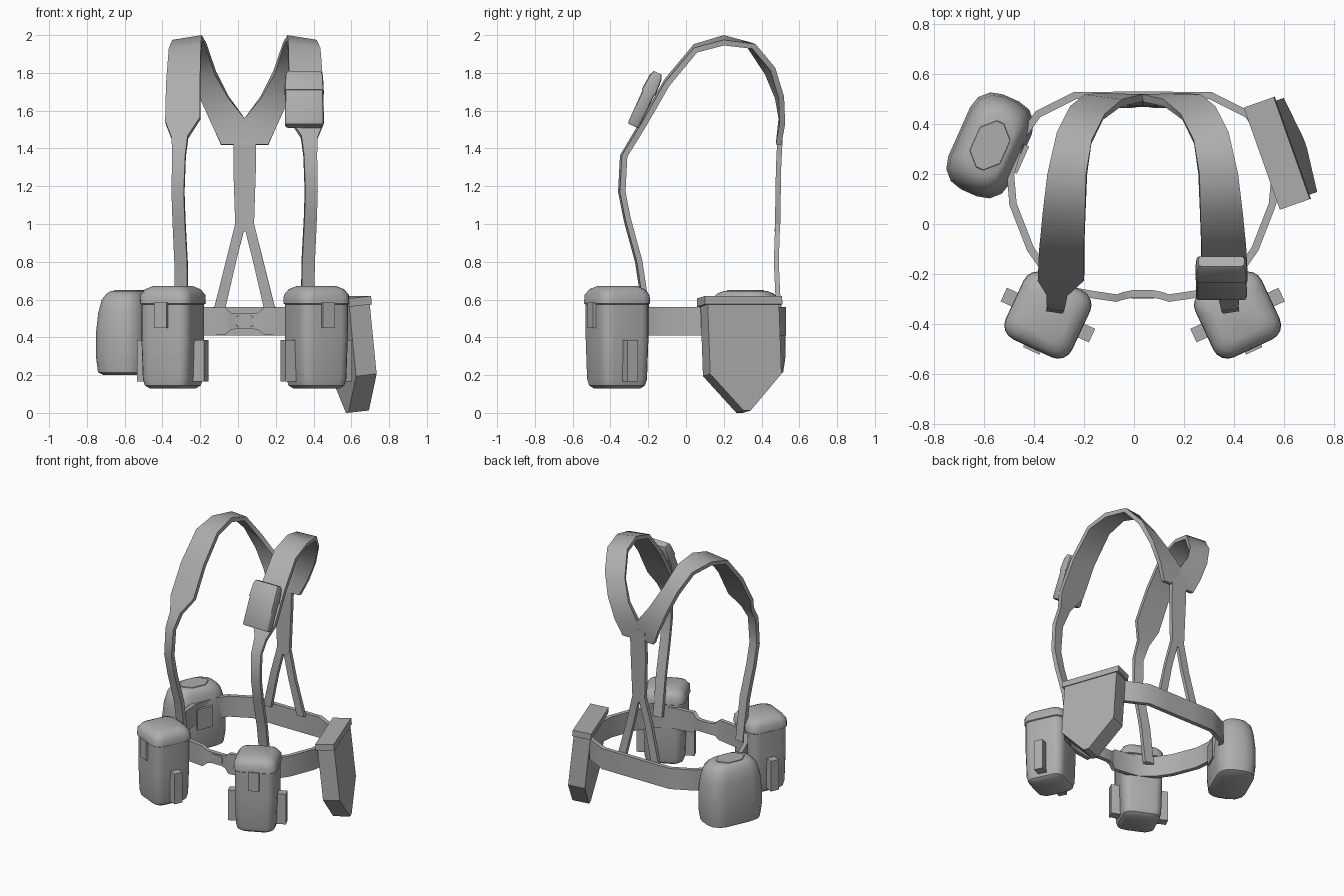
import bpy, math
from mathutils import Matrix, Vector

if "Cube" in bpy.data.objects:
    bpy.data.objects.remove(bpy.data.objects["Cube"])

CX = 0.035  # centre line of the harness

grey = bpy.data.materials.new("grey")
grey.diffuse_color = (0.42, 0.42, 0.42, 1)
grey.use_nodes = True
grey.node_tree.nodes["Principled BSDF"].inputs["Base Color"].default_value = grey.diffuse_color


def make(name, verts, faces, matrix=None, angle=40):
    mesh = bpy.data.meshes.new(name)
    mesh.from_pydata([tuple(v) for v in verts], [], faces)
    if matrix is not None:
        mesh.transform(matrix)
    mesh.materials.append(grey)
    ob = bpy.data.objects.new(name, mesh)
    bpy.context.collection.objects.link(ob)
    # consistent outward normals
    import bmesh
    bm = bmesh.new()
    bm.from_mesh(mesh)
    bmesh.ops.recalc_face_normals(bm, faces=bm.faces)
    bm.to_mesh(mesh)
    bm.free()
    bpy.ops.object.select_all(action='DESELECT')
    ob.select_set(True)
    bpy.context.view_layer.objects.active = ob
    bpy.ops.object.shade_smooth_by_angle(angle=math.radians(angle))
    return ob


def skin(rings, closed=False):
    """Verts and faces joining equal rings, capped unless closed."""
    n, m = len(rings[0]), len(rings)
    verts = [v for r in rings for v in r]
    faces = []
    for i in range(m if closed else m - 1):
        a, b = i * n, (i + 1) % m * n
        faces += [(a + k, a + (k + 1) % n, b + (k + 1) % n, b + k) for k in range(n)]
    if not closed:
        faces += [tuple(range(n)), tuple(range((m - 1) * n, m * n))]
    return verts, faces


def ribbon(name, rows, thick, closed=False):
    """Strap through rows of paired edge points."""
    rows = [(Vector(a), Vector(b)) for a, b in rows]
    rings, m = [], len(rows)
    for i, (a, b) in enumerate(rows):
        p = rows[(i - 1) % m] if closed or i else rows[0]
        q = rows[(i + 1) % m] if closed or i < m - 1 else rows[-1]
        tangent = (q[0] + q[1]) - (p[0] + p[1])
        nrm = tangent.cross(b - a).normalized() * thick / 2
        rings.append([a + nrm, b + nrm, b - nrm, a - nrm])
    return make(name, *skin(rings, closed), angle=50)


def loft(name, sections, matrix, segs=4):
    """Rounded-rectangle sections (z, half x, half y, radius)."""
    rings = []
    for z, hx, hy, r in sections:
        ring = []
        for c, (sx, sy) in enumerate([(1, 1), (-1, 1), (-1, -1), (1, -1)]):
            for k in range(segs + 1):
                t = math.pi / 2 * (c + k / segs)
                ring.append((sx * (hx - r) + r * math.cos(t), sy * (hy - r) + r * math.sin(t), z))
        rings.append(ring)
    return make(name, *skin(rings), matrix)


def box(name, x0, x1, y0, y1, z0, z1, matrix):
    rings = [[(x0, y0, z), (x1, y0, z), (x1, y1, z), (x0, y1, z)] for z in (z0, z1)]
    return make(name, *skin(rings), matrix)


def place(x, y, z, deg, tilt=0):
    return (Matrix.Translation((x, y, z)) @ Matrix.Rotation(math.radians(deg), 4, 'Z')
            @ Matrix.Rotation(math.radians(tilt), 4, 'X'))


def mirrored(p):
    return (2 * CX - p[0], p[1], p[2])


# Belt: half loop from the buckle to the back, then mirrored
half = [(0.04, -0.28, 0.04), (0.075, -0.287, 0.045), (0.105, -0.297, 0.073), (0.2, -0.283, 0.075),
        (0.3, -0.265, 0.075), (0.38, -0.2, 0.075), (0.45, -0.1, 0.075), (0.52, 0.08, 0.075),
        (0.53, 0.2, 0.075), (0.485, 0.35, 0.075), (0.42, 0.44, 0.075), (0.27, 0.515, 0.075),
        (0.1, 0.515, 0.075)]
loop = half + [(-x, y, h) for x, y, h in reversed(half)]
ribbon("belt", [((CX + x, y, 0.485 - h), (CX + x, y, 0.485 + h)) for x, y, h in loop], 0.03, True)

# Buckle plate
loft("buckle", [(-0.014, 0.05, 0.035, 0.015), (0.014, 0.045, 0.03, 0.015)],
     Matrix.Translation((CX, -0.285, 0.485)) @ Matrix.Rotation(math.pi / 2, 4, 'X'), 2)

# Shoulder straps: narrow in front, wide over the shoulder, meeting at the back
strap = [((-.265, -.21, .5), (-.33, -.2, .5)), ((-.268, -.255, .8), (-.335, -.245, .8)),
         ((-.28, -.315, 1.02), (-.345, -.305, 1.02)),
         ((-.285, -.345, 1.17), (-.35, -.335, 1.17)), ((-.278, -.335, 1.36), (-.347, -.325, 1.36)),
         ((-.265, -.275, 1.46), (-.35, -.27, 1.45)), ((-.2, -.215, 1.56), (-.385, -.215, 1.54)),
         ((-.2, -.10, 1.76), (-.38, -.10, 1.74)), ((-.195, .05, 1.94), (-.365, .05, 1.92)),
         ((-.19, .2, 1.985), (-.345, .2, 1.96)), ((-.17, .33, 1.95), (-.31, .36, 1.94)),
         ((-.12, .43, 1.80), (-.26, .46, 1.82)), ((-.05, .485, 1.67), (-.2, .505, 1.67)),
         ((CX, .505, 1.56), (-.14, .51, 1.53)), ((CX, .49, 1.42), (-.09, .49, 1.42))]
ribbon("left_shoulder_strap", strap, 0.03)
ribbon("right_shoulder_strap", [(mirrored(a), mirrored(b)) for a, b in strap], 0.03)

# Back strap and the two lower branches
ribbon("back_strap", [((CX - w, y, z), (CX + w, y, z)) for w, y, z in
                      [(.06, .5, 1.5), (.06, .49, 1.3), (.05, .485, 1.0), (.035, .483, .96)]], 0.028)
branch = [((CX - .05, .485, 1.0), (CX + .005, .485, 1.0)), ((-.065, .478, .8), (-.01, .478, .8)),
          ((-.13, .49, .54), (-.07, .49, .54))]
ribbon("left_back_branch", branch, 0.026)
ribbon("right_back_branch", [(mirrored(a), mirrored(b)) for a, b in branch], 0.026)

# Front pouches with lid, clasp and side tabs
for side, s in (("left", -1), ("right", 1)):
    m = place(CX + s * 0.38, -0.365, 0, s * 25)
    loft(side + "_front_pouch", [(.13, .105, .105, .05), (.145, .125, .125, .055), (.18, .133, .133, .055),
                                 (.4, .14, .14, .06), (.59, .14, .14, .06)], m)
    loft(side + "_pouch_lid", [(.575, .14, .14, .06), (.58, .147, .147, .062), (.625, .145, .145, .062),
                               (.655, .125, .125, .06), (.672, .09, .09, .05)], m)
    box(side + "_pouch_clasp", -.036, .036, -.158, -.12, .45, .585, m)
    for t in (-1, 1):
        box(side + "_pouch_tab", *sorted((t * .12, t * .195)), -.03, .03, .165, .385, m)

# Small pouch on the right shoulder strap
m = place(0.35, -0.215, 1.66, 0, -25)
loft("shoulder_pouch", [(-.155, .095, .026, .012), (-.145, .102, .032, .014), (.05, .1, .034, .014),
                        (.14, .095, .024, .012)], m, 2)
loft("shoulder_pouch_flap", [(.04, .104, .04, .014), (.13, .1, .034, .014), (.155, .092, .022, .012)], m, 2)

# Canteen pouch at the left rear
m = place(-0.577, 0.315, 0, 66)
loft("canteen_pouch", [(.2, .165, .1, .08), (.215, .195, .125, .09), (.3, .208, .135, .1), (.42, .208, .135, .1),
                       (.53, .2, .125, .1), (.6, .18, .11, .09), (.632, .15, .09, .075),
                       (.645, .115, .075, .06)], m, 3)
loft("canteen_cap", [(.63, .11, .07, .055), (.65, .1, .065, .05)], m, 1)
box("canteen_loop", -.06, .06, -.145, -.1, .37, .52, m)

# Pointed holster at the right rear, leaning outward at the foot
m = place(0.603, 0.294, 0.3, -70.5, 6)
outline = [(-.2, .29), (-.2, -.1), (-.02, -.295), (.02, -.295), (.2, -.1), (.2, .29)]
make("holster", *skin([[(x, y, z) for x, z in outline] for y in (-.058, .058)]), m, 20)
box("holster_lid", -.217, .217, -.064, .064, .27, .314, m)
